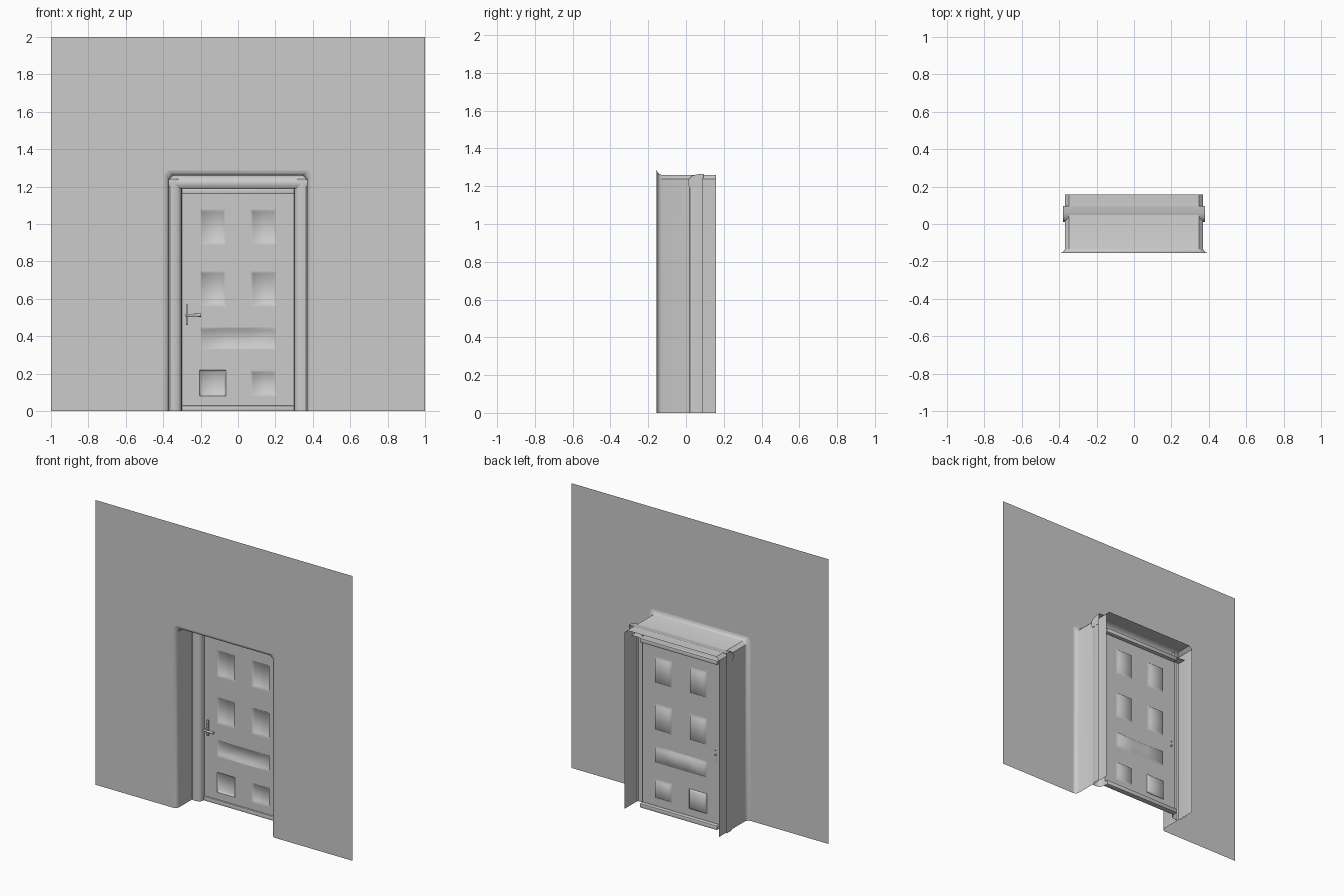
import bpy, bmesh, math
from mathutils import Vector

if "Cube" in bpy.data.objects:
    bpy.data.objects.remove(bpy.data.objects["Cube"])


def finish(name, bm, angle=35):
    """Turn a bmesh into a named, smooth shaded object."""
    me = bpy.data.meshes.new(name)
    bm.to_mesh(me)
    bm.free()
    ob = bpy.data.objects.new(name, me)
    bpy.context.collection.objects.link(ob)
    bpy.ops.object.select_all(action='DESELECT')
    ob.select_set(True)
    bpy.context.view_layer.objects.active = ob
    bpy.ops.object.shade_smooth_by_angle(angle=math.radians(angle))
    return ob


def loft(bm, rows):
    """Bridge equally long rows of points with quads."""
    vs = [[bm.verts.new(p) for p in r] for r in rows]
    for a, b in zip(vs, vs[1:]):
        for i in range(len(a) - 1):
            bm.faces.new((a[i], a[i + 1], b[i + 1], b[i]))
    return vs


def box(name, lo, hi, bevel=0):
    bm = bmesh.new()
    bmesh.ops.create_cube(bm, size=1)
    for v in bm.verts:
        v.co = Vector([lo[i] + (v.co[i] + .5) * (hi[i] - lo[i]) for i in range(3)])
    if bevel:
        bmesh.ops.bevel(bm, geom=bm.edges[:], offset=bevel, segments=2, affect='EDGES', profile=.5)
    return finish(name, bm)


def rod(name, a, b, r1, r2):
    a, b = Vector(a), Vector(b)
    bm = bmesh.new()
    bmesh.ops.create_cone(bm, cap_ends=True, segments=12, radius1=r1, radius2=r2, depth=(b - a).length)
    bmesh.ops.rotate(bm, verts=bm.verts, matrix=(b - a).to_track_quat('Z', 'Y').to_matrix())
    bmesh.ops.translate(bm, verts=bm.verts, vec=(a + b) / 2)
    return finish(name, bm)


# Wall sheet with a flared, chamfered door reveal
def opening(d, y):
    w, t, c = .368 + d, 1.26 + d, .022
    half = [(w, 0), (w, t - c), (w - c, t)]
    pts = half + [(-x, z) for x, z in reversed(half)]
    return [(x, y, z) for x, z in pts]


bm = bmesh.new()
flare = [(.025, -.155), (.014, -.151), (.005, -.143), (0, -.130), (0, .158)]
rows = loft(bm, [opening(d, y) for d, y in flare])
corners = [bm.verts.new((x, -.155, z)) for x, z in [(-1, 0), (-1, 2), (1, 2), (1, 0)]]
bm.faces.new(corners + rows[0])
finish("wall_with_reveal", bm)

# Rounded frame posts, open at the back
post_profile = [(.300, .06), (.302, .036), (.308, .022), (.320, .014), (.340, .010),
                (.362, .012), (.373, .022), (.377, .040), (.377, .09)]
for side, sgn in (("right", 1), ("left", -1)):
    bm = bmesh.new()
    loft(bm, [[(sgn * x, y, z) for x, y in post_profile] for z in (0, 1.24)])
    finish("frame_post_" + side, bm)

# Rounded header across the top of the frame
head_profile = [(.08, 1.19), (.022, 1.19), (.012, 1.205), (.010, 1.222), (.016, 1.240),
                (.032, 1.255), (.058, 1.263), (.095, 1.266)]
bm = bmesh.new()
rows = loft(bm, [[(x, y, z) for y, z in head_profile] for x in (-.378, .378)])
for r in rows:
    bm.faces.new(r)
finish("frame_header", bm)

# Threshold and top stop
box("threshold", (-.30, .045, 0), (.30, .085, .03), .005)
box("top_stop", (-.30, .045, 1.16), (.30, .085, 1.19), .005)

# Door leaf with sunken panels
xs = [-.30, -.205, -.065, 0, .065, .205, .30]
zs = [.03, .08, .22, .33, .45, .56, .75, .89, 1.08, 1.16]
bm = bmesh.new()
rows = loft(bm, [[(x, .057, z) for x in xs] for z in zs])
bm.faces.ensure_lookup_table()
n = len(xs) - 1
groups = [[r * n + c] for r in (1, 5, 7) for c in (1, 4)] + [[3 * n + c for c in (1, 2, 3, 4)]]
panels = [[bm.faces[i] for i in g] for g in groups]
for p in panels:
    bmesh.ops.inset_region(bm, faces=p, thickness=.006)
    bmesh.ops.inset_region(bm, faces=p, thickness=.014)
    for v in {v for f in p for v in f.verts}:
        v.co.y += .012
finish("door_leaf", bm, 60)

# Lever handle with a narrow back plate
box("handle_plate", (-.278, .047, .46), (-.266, .057, .57), .002)
rod("handle_spindle", (-.272, .066, .513), (-.272, .008, .513), .006, .006)
rod("handle_lever", (-.280, .012, .513), (-.198, .012, .513), .006, .009)
rod("keyhole", (-.272, .04, .545), (-.272, .066, .545), .003, .003)
